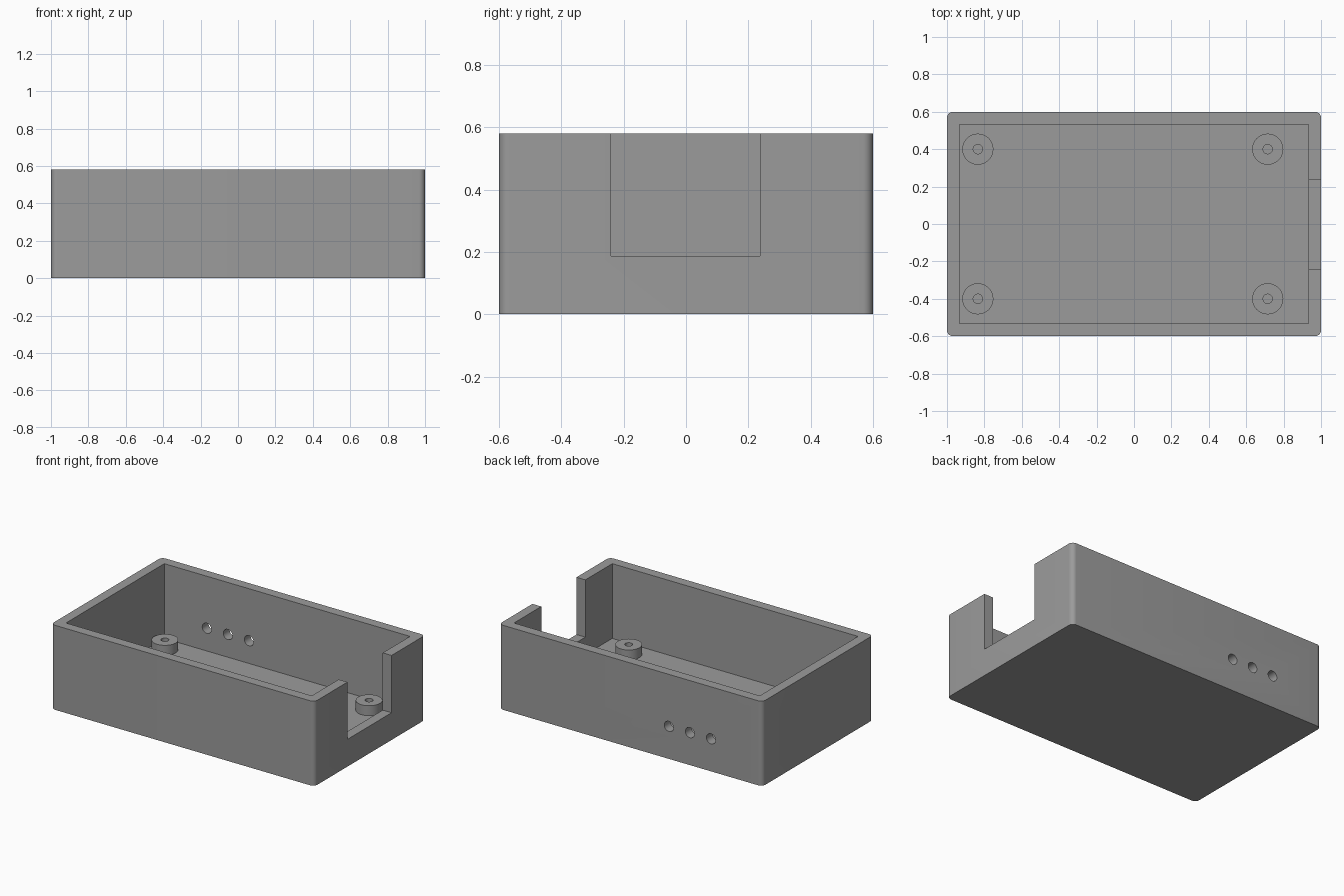
import bpy, bmesh, math
from mathutils import Matrix

if "Cube" in bpy.data.objects:
    bpy.data.objects.remove(bpy.data.objects["Cube"])

HX, HY, H = 1.0, 0.6, 0.58      # half length, half width, height
WALL, FLOOR = 0.067, 0.067

grey = bpy.data.materials.new("plain grey")
grey.diffuse_color = (0.33, 0.33, 0.33, 1)
grey.use_nodes = True
grey.node_tree.nodes["Principled BSDF"].inputs["Base Color"].default_value = grey.diffuse_color


def rounded_rect(cx, cy, hx, hy, r, steps=8):
    """Outline of a rectangle with rounded corners, counter-clockwise."""
    pts = []
    for i, (sx, sy) in enumerate(((1, 1), (-1, 1), (-1, -1), (1, -1))):
        for k in range(steps + 1):
            a = (i + k / steps) * math.pi / 2
            pts.append((cx + sx * (hx - r) + r * math.cos(a),
                        cy + sy * (hy - r) + r * math.sin(a)))
    return pts


def circle(cx, cy, r, n=32):
    return [(cx + r * math.cos(2 * math.pi * k / n),
             cy + r * math.sin(2 * math.pi * k / n)) for k in range(n)]


def finish(name, bm):
    bmesh.ops.recalc_face_normals(bm, faces=bm.faces[:])
    me = bpy.data.meshes.new(name)
    bm.to_mesh(me)
    bm.free()
    me.materials.append(grey)
    ob = bpy.data.objects.new(name, me)
    bpy.context.collection.objects.link(ob)
    return ob


def prism(name, outline, low, high, matrix=Matrix()):
    """Extrude an outline from low to high, then reorient it."""
    bm = bmesh.new()
    face = bm.faces.new([bm.verts.new((x, y, low)) for x, y in outline])
    new = bmesh.ops.extrude_face_region(bm, geom=[face])["geom"]
    bmesh.ops.translate(bm, vec=(0, 0, high - low),
                        verts=[v for v in new if isinstance(v, bmesh.types.BMVert)])
    bm.transform(matrix)
    return finish(name, bm)


def box(name, x0, x1, y0, y1, z0, z1):
    return prism(name, [(x0, y0), (x1, y0), (x1, y1), (x0, y1)], z0, z1)


def smooth(ob):
    bpy.ops.object.select_all(action='DESELECT')
    ob.select_set(True)
    bpy.context.view_layer.objects.active = ob
    bpy.ops.object.shade_smooth_by_angle(angle=math.radians(30))


def cut(target, cutter):
    mod = target.modifiers.new("cut", 'BOOLEAN')
    mod.operation, mod.solver, mod.object = 'DIFFERENCE', 'EXACT', cutter
    bpy.ops.object.select_all(action='DESELECT')
    target.select_set(True)
    bpy.context.view_layer.objects.active = target
    bpy.ops.object.modifier_apply(modifier=mod.name)
    bpy.data.objects.remove(cutter)


# Axis changes: outline (x, y) becomes (y, z) or (x, z)
TO_YZ = Matrix(((0, 0, 1, 0), (1, 0, 0, 0), (0, 1, 0, 0), (0, 0, 0, 1)))
TO_XZ = Matrix(((1, 0, 0, 0), (0, 0, 1, 0), (0, 1, 0, 0), (0, 0, 0, 1)))

# Open-topped case with rounded upright corners
case = prism("case", rounded_rect(0, 0, HX, HY, 0.033), 0, H)
cut(case, box("cavity_cutter", -HX + WALL, HX - WALL, -HY + WALL, HY - WALL, FLOOR, 0.8))

# Wide notch in the right wall
cut(case, box("notch_cutter", 0.85, 1.2, -0.241, 0.237, 0.187, 0.8))

# Rounded slot in the left wall
cut(case, prism("slot_cutter", rounded_rect(0.041, 0.245, 0.156, 0.058, 0.042),
                -1.1, -0.88, TO_YZ))

# Three round holes in the back wall
for x in (-0.61, -0.45, -0.29):
    cut(case, prism("hole_cutter", circle(x, 0.223, 0.035), 0.5, 0.7, TO_XZ))
smooth(case)


# Four hollow mounting posts on the floor
def post(name, cx, cy, r_out=0.083, r_in=0.025, z0=FLOOR, z1=0.135, n=48):
    bm = bmesh.new()
    profile = ((r_in, z0), (r_out, z0), (r_out, z1), (r_in, z1))
    rings = [[bm.verts.new((x, y, z)) for x, y in circle(cx, cy, r, n)] for r, z in profile]
    for a, b in zip(rings, rings[1:] + rings[:1]):
        for k in range(n):
            j = (k + 1) % n
            bm.faces.new((a[k], a[j], b[j], b[k]))
    smooth(finish(name, bm))


for x, side in ((-0.835, "left"), (0.715, "right")):
    for y, end in ((-0.4, "front"), (0.4, "back")):
        post(f"mounting_post_{end}_{side}", x, y)
